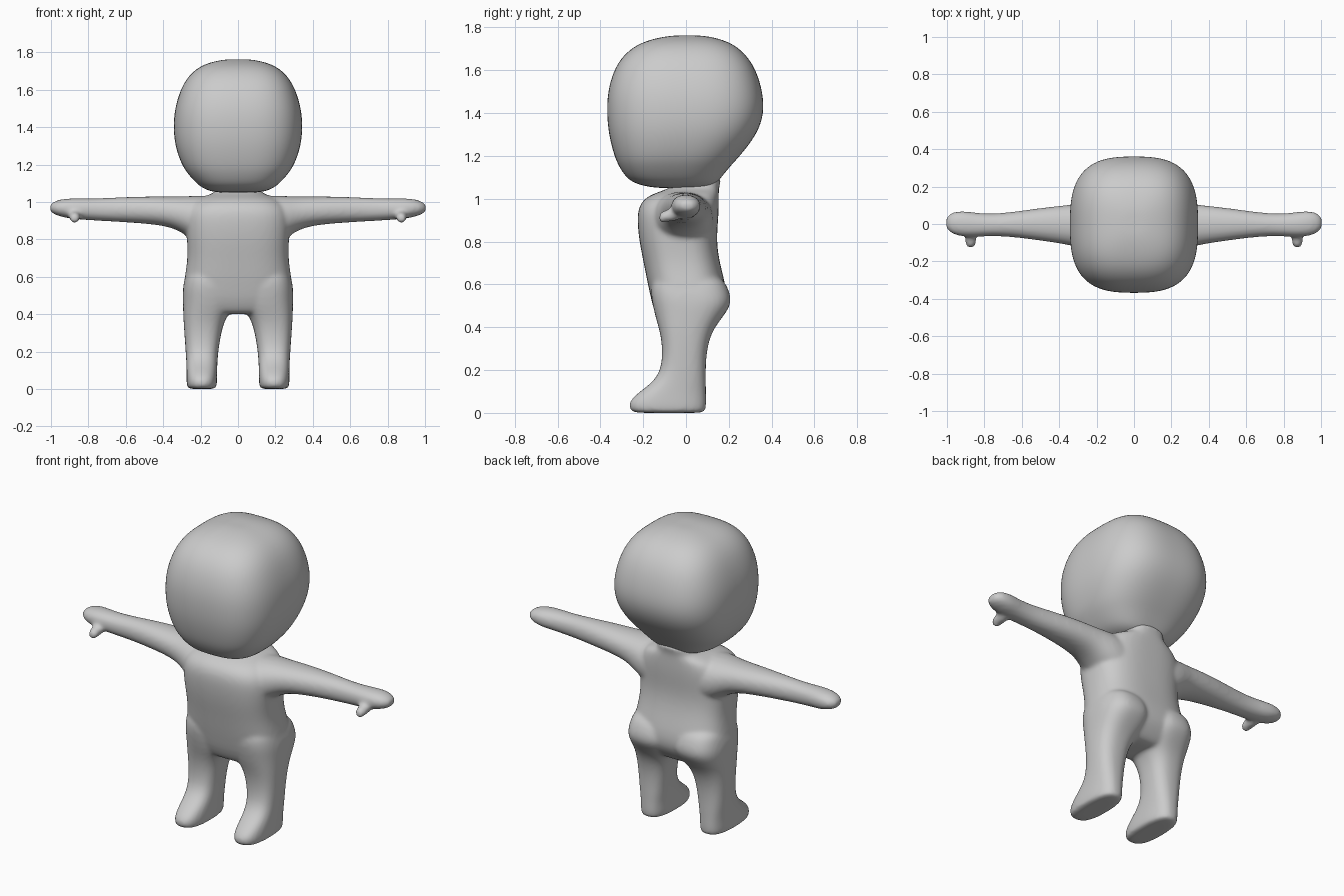
import bpy, bmesh, math
from mathutils import Vector

SEG = 32
skin = bpy.data.materials.new("light_grey")
skin.diffuse_color = (0.6, 0.6, 0.6, 1)


def loft(bm, rings, power, place):
    """Skin rounded-box rings (pos, a0, a1, b0, b1); place maps (a, b, pos) to a point."""
    loops = []
    for pos, a0, a1, b0, b1 in rings:
        loop = []
        for i in range(SEG):
            t = 2 * math.pi * i / SEG
            c, s = math.cos(t), math.sin(t)
            r = (abs(c) ** power + abs(s) ** power) ** (-1 / power)
            a = (a0 + a1) / 2 + r * c * (a1 - a0) / 2
            b = (b0 + b1) / 2 + r * s * (b1 - b0) / 2
            loop.append(bm.verts.new(place(a, b, pos)))
        loops.append(loop)
    for lo, hi in zip(loops, loops[1:]):
        for i in range(SEG):
            j = (i + 1) % SEG
            bm.faces.new((lo[i], lo[j], hi[j], hi[i]))
    # fan caps
    for loop in (loops[0], loops[-1]):
        mid = sum((v.co for v in loop), Vector()) / SEG
        c = bm.verts.new(mid)
        for i in range(SEG):
            bm.faces.new((loop[i], loop[(i + 1) % SEG], c))


def finish(bm, name):
    bmesh.ops.recalc_face_normals(bm, faces=bm.faces)
    for f in bm.faces:
        f.smooth = True
    me = bpy.data.meshes.new(name)
    bm.to_mesh(me)
    bm.free()
    me.materials.append(skin)
    ob = bpy.data.objects.new(name, me)
    bpy.context.collection.objects.link(ob)
    sub = ob.modifiers.new("round", 'SUBSURF')
    sub.levels = sub.render_levels = 2
    return ob


# Head: (z, half width, front y, back y)
head = [(1.050, .10, -.13, .08), (1.058, .15, -.19, .12), (1.075, .19, -.245, .145),
        (1.10, .223, -.28, .165), (1.15, .268, -.313, .205), (1.20, .302, -.335, .252),
        (1.30, .337, -.361, .332), (1.40, .346, -.370, .366), (1.50, .338, -.366, .358),
        (1.60, .308, -.338, .328), (1.67, .268, -.293, .283), (1.72, .213, -.23, .225),
        (1.748, .145, -.15, .155), (1.762, .07, -.07, .08)]
bm = bmesh.new()
loft(bm, [(z, -w, w, f, b) for z, w, f, b in head], 3.0, lambda a, b, p: (a, b, p))
finish(bm, "head")

# Torso with neck
torso = [(.40, .20, -.10, .10), (.42, .25, -.125, .13), (.48, .285, -.15, .175),
         (.53, .294, -.162, .19), (.60, .284, -.178, .185), (.70, .268, -.197, .157),
         (.80, .272, -.218, .142), (.90, .28, -.228, .15), (.96, .27, -.222, .153),
         (1.00, .24, -.195, .153), (1.025, .20, -.15, .153), (1.045, .13, -.085, .153),
         (1.07, .11, -.05, .158), (1.10, .11, -.04, .17)]
bm = bmesh.new()
loft(bm, [(z, -w, w, f, b) for z, w, f, b in torso], 2.9, lambda a, b, p: (a, b, p))

# Legs with feet: (z, inner x, outer x, front y, back y)
leg = [(0, .125, .262, -.235, .08), (.008, .115, .272, -.258, .09), (.035, .112, .275, -.268, .094),
       (.065, .112, .275, -.256, .094), (.10, .112, .275, -.215, .093), (.14, .11, .276, -.160, .093),
       (.19, .107, .279, -.122, .092), (.26, .097, .284, -.110, .094), (.33, .083, .289, -.113, .105),
       (.39, .06, .292, -.125, .128), (.44, .02, .294, -.14, .165), (.49, .008, .296, -.152, .202),
       (.53, .006, .296, -.16, .212), (.58, .012, .288, -.165, .198), (.64, .04, .27, -.15, .165)]
# Arms: (x, bottom z, top z, front y, back y)
arm = [(.10, .74, 1.03, -.17, .13), (.20, .77, 1.034, -.165, .13), (.26, .808, 1.031, -.145, .12),
       (.32, .85, 1.029, -.118, .105), (.40, .874, 1.029, -.103, .097), (.52, .886, 1.029, -.086, .083),
       (.65, .894, 1.024, -.069, .064), (.76, .90, 1.018, -.064, .054), (.85, .906, 1.019, -.070, .060),
       (.91, .912, 1.019, -.068, .070), (.96, .925, 1.012, -.058, .066), (.99, .937, .998, -.040, .052),
       (1.005, .952, .985, -.02, .032)]
# Thumbs: (distance forward, radius)
thumb = [(-.02, .036), (-.06, .033), (-.09, .029), (-.115, .027), (-.126, .016)]
for s in (1, -1):
    loft(bm, [(z, i, o, f, b) for z, i, o, f, b in leg], 2.7,
         lambda a, b, p: (s * a, b, p))
    loft(bm, arm, 2.2, lambda a, b, p: (s * p, b, a))
    loft(bm, [(y, .873 - r, .873 + r, .945 + y * .28 - r, .945 + y * .28 + r) for y, r in thumb], 2,
         lambda a, b, p: (s * a, p, b))
body = finish(bm, "body")

# Fuse the limbs into one soft skin
fuse = body.modifiers.new("fuse", 'REMESH')
fuse.mode = 'VOXEL'
fuse.voxel_size = 0.01
fuse.use_smooth_shade = True
soft = body.modifiers.new("soften", 'SMOOTH')
soft.factor = 0.5
soft.iterations = 10
